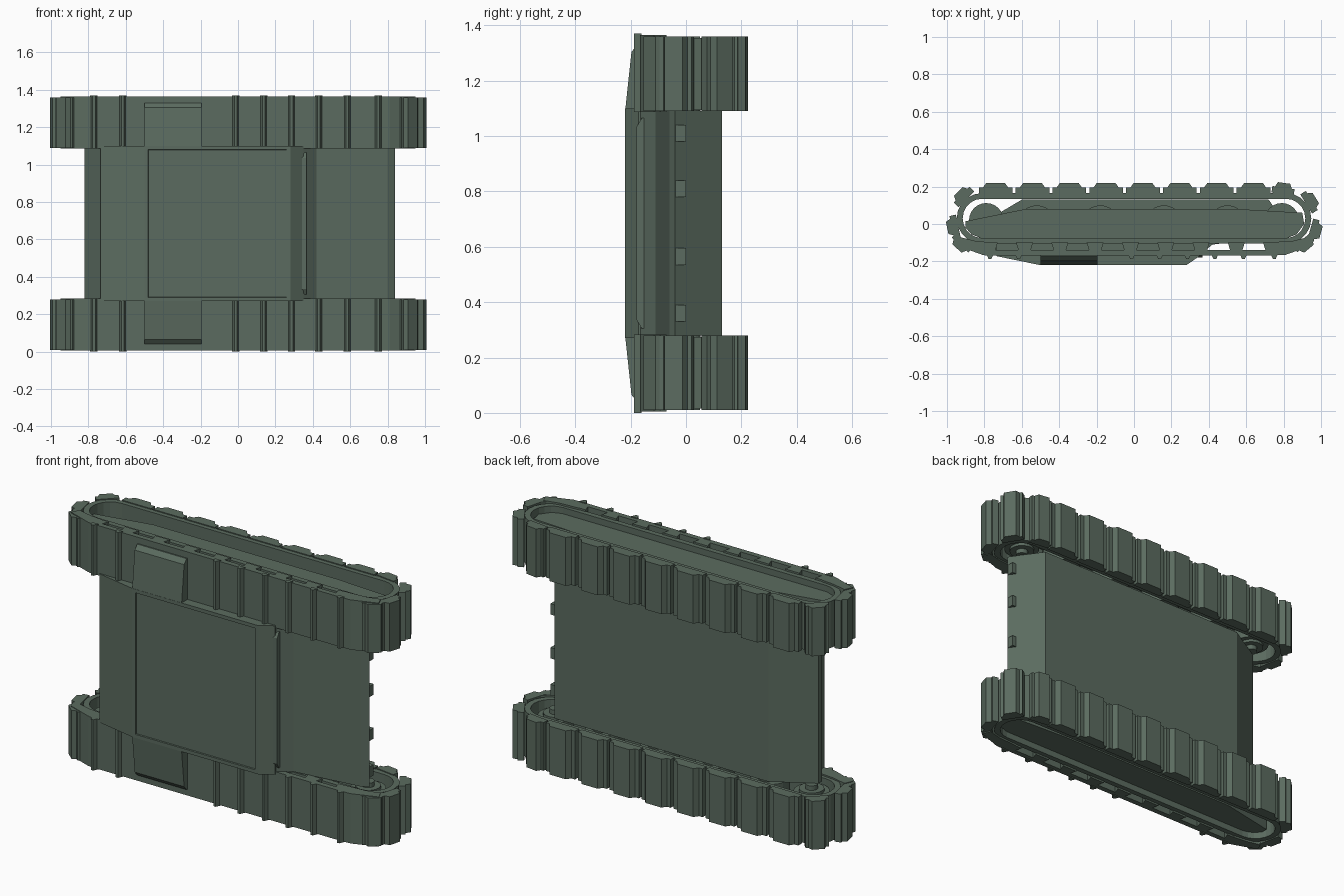
import bpy, bmesh, math
from mathutils import Matrix, Vector

cube = bpy.data.objects.get("Cube")
if cube:
    bpy.data.objects.remove(cube)

HEIGHT = 1.37
paint = bpy.data.materials.new("grey_green_paint")
paint.use_nodes = True
colour = (0.105, 0.148, 0.116, 1)
paint.diffuse_color = colour
paint.node_tree.nodes["Principled BSDF"].inputs["Base Color"].default_value = colour


def finish(name, bm):
    bmesh.ops.recalc_face_normals(bm, faces=bm.faces)
    mesh = bpy.data.meshes.new(name)
    bm.to_mesh(mesh)
    bm.free()
    mesh.materials.append(paint)
    obj = bpy.data.objects.new(name, mesh)
    bpy.context.collection.objects.link(obj)


def prism(bm, pts, lo, hi, axis="z"):
    """Extrude an outline along z, or a (y, z) outline along x."""
    place = (lambda p, h: (p[0], p[1], h)) if axis == "z" else (lambda p, h: (h, p[0], p[1]))
    a = [bm.verts.new(place(p, lo)) for p in pts]
    b = [bm.verts.new(place(p, hi)) for p in pts]
    bm.faces.new(a)
    bm.faces.new(b)
    for i in range(len(pts)):
        j = (i + 1) % len(pts)
        bm.faces.new((a[i], a[j], b[j], b[i]))


def box(bm, x0, x1, y0, y1, z0, z1):
    prism(bm, [(x0, y0), (x1, y0), (x1, y1), (x0, y1)], z0, z1)


def stadium(half_x, half_y, cy=0.03, n=10):
    pts = []
    for s in (1, -1):
        for i in range(n + 1):
            a = -math.pi / 2 + math.pi * i / n
            pts.append((s * (half_x - half_y + half_y * math.cos(a)), cy + s * half_y * math.sin(a)))
    return pts


def ring(bm, outer, inner, z0, z1):
    loops = [[bm.verts.new((x, y, z)) for x, y in pts]
             for pts, z in ((outer, z0), (outer, z1), (inner, z1), (inner, z0))]
    n = len(outer)
    for k in range(4):
        a, b = loops[k], loops[(k + 1) % 4]
        for i in range(n):
            j = (i + 1) % n
            bm.faces.new((a[i], a[j], b[j], b[i]))


def cylinder(bm, x, y, r, z0, z1):
    bmesh.ops.create_cone(bm, cap_ends=True, segments=24, radius1=r, radius2=r, depth=z1 - z0,
                          matrix=Matrix.Translation((x, y, (z0 + z1) / 2)))


def link(bm, x, y, degrees, half, z0, z1):
    """One track shoe with a tapered grouser, pointing along the given angle."""
    a = math.radians(degrees)
    n, t = Vector((math.cos(a), math.sin(a))), Vector((-math.sin(a), math.cos(a)))
    shape = [(-half, -0.005), (half, -0.005), (half, 0.03), (half * 0.75, 0.03),
             (half * 0.55, 0.055), (-half * 0.55, 0.055), (-half * 0.75, 0.03), (-half, 0.03)]
    prism(bm, [Vector((x, y)) + t * u + n * v for u, v in shape], z0, z1)


# Hull body with sloped nose and tail
bm = bmesh.new()
prism(bm, [(-0.735, -0.15), (0.35, -0.165), (0.42, -0.11), (0.80, -0.06), (0.84, -0.04),
           (0.72, 0.13), (-0.6, 0.13), (-0.82, 0.0), (-0.82, -0.03)], 0.28, 1.09)
finish("hull", bm)

# Raised upper casing with a recessed roof panel
bm = bmesh.new()
prism(bm, [(-0.735, -0.172), (-0.5, -0.22), (0.28, -0.22), (0.35, -0.172),
           (0.35, -0.1), (-0.735, -0.1)], 0.27, 1.10)
bmesh.ops.recalc_face_normals(bm, faces=bm.faces)
roof = min(bm.faces, key=lambda f: f.calc_center_median().y)
bmesh.ops.inset_region(bm, faces=[roof], thickness=0.028)
bmesh.ops.inset_region(bm, faces=[roof], thickness=0.002, depth=-0.008)
finish("upper_casing", bm)

# Visor strip with tapered ends
bm = bmesh.new()
prism(bm, [(-0.14, 0.305), (-0.16, 0.305), (-0.178, 0.335), (-0.178, 1.035),
           (-0.16, 1.065), (-0.14, 1.065)], 0.342, 0.366, "x")
finish("visor_strip", bm)

# Towing blocks under the nose edge
bm = bmesh.new()
for z in (0.36, 0.565, 0.81, 1.01):
    box(bm, 0.77, 0.838, -0.04, 0.0, z - 0.03, z + 0.03)
finish("towing_blocks", bm)


def build_side(prefix, upper):
    def zr(a, b):
        return (a, b) if upper else (HEIGHT - b, HEIGHT - a)

    # Continuous track band
    bm = bmesh.new()
    ring(bm, stadium(0.948, 0.135), stadium(0.916, 0.105), *zr(1.095, 1.355))
    finish(prefix + "_track_band", bm)

    # Shoes on the long run, then around both ends
    bm = bmesh.new()
    for i in range(8):
        link(bm, -0.74 + 0.197 * i, 0.165, 90, 0.09, *zr(1.09, 1.36))
    for x, y, a in ((0.795, 0.165, 82), (0.925, 0.11, 32), (0.947, -0.03, -16), (0.9, -0.09, -50),
                    (-0.9, 0.135, 135), (-0.945, -0.01, 192), (-0.91, -0.09, 228)):
        link(bm, x, y, a, 0.06, *zr(1.09, 1.36))
    finish(prefix + "_track_shoes", bm)

    # Return run: outer strip, spacers with gaps between, sloped ends and ridges
    bm = bmesh.new()
    z = zr(1.087, 1.365)
    box(bm, -0.8, 0.74, -0.168, -0.138, *z)
    for i in range(9):
        x = -0.774 + 0.1887 * i
        prism(bm, [(x - 0.045, -0.1), (x + 0.045, -0.1), (x + 0.033, -0.14), (x - 0.033, -0.14)], *z)
    for s, inner in ((-1, 0.77), (1, 0.73)):
        prism(bm, [(s * inner, -0.098), (s * inner, -0.168), (s * 0.81, -0.165),
                   (s * 0.95, -0.115), (s * 0.93, -0.07), (s * 0.85, -0.09)], *z)
    for x in (-0.77, -0.617, -0.013, 0.137, 0.286, 0.432, 0.585, 0.75):
        prism(bm, [(x - 0.02, -0.16), (x + 0.02, -0.16), (x + 0.007, -0.188), (x - 0.007, -0.188)],
              *zr(1.087, 1.37))
    finish(prefix + "_return_run", bm)

    # Side frame set just inside the outer rim
    bm = bmesh.new()
    prism(bm, [(-0.9, 0.015), (-0.58, 0.08), (0.55, 0.08), (0.9, 0.06), (0.91, 0.0), (0.87, -0.055),
               (0.81, -0.078), (-0.81, -0.078), (-0.87, -0.055), (-0.9, -0.02)], *zr(1.25, 1.32))
    finish(prefix + "_side_frame", bm)

    # Wheels with stepped hubs
    bm = bmesh.new()
    for x, y, r in [(-0.79, 0.02, 0.092), (0.79, 0.02, 0.092)] + \
                   [(-0.52 + 0.34 * i, 0.0, 0.1) for i in range(4)]:
        cylinder(bm, x, y, r, *zr(1.13, 1.25))
        cylinder(bm, x, y, r * 0.7, *zr(1.115, 1.255))
        cylinder(bm, x, y, r * 0.35, *zr(1.09, 1.26))
    finish(prefix + "_wheels", bm)

    # Sloped cover over the return run
    bm = bmesh.new()
    shape = [(-0.22, 1.09), (-0.197, 1.305), (-0.175, 1.33), (-0.15, 1.33), (-0.15, 1.09)]
    prism(bm, [(y, h if upper else HEIGHT - h) for y, h in shape], -0.5, -0.195, "x")
    finish(prefix + "_track_cover", bm)


build_side("upper", True)
build_side("lower", False)
